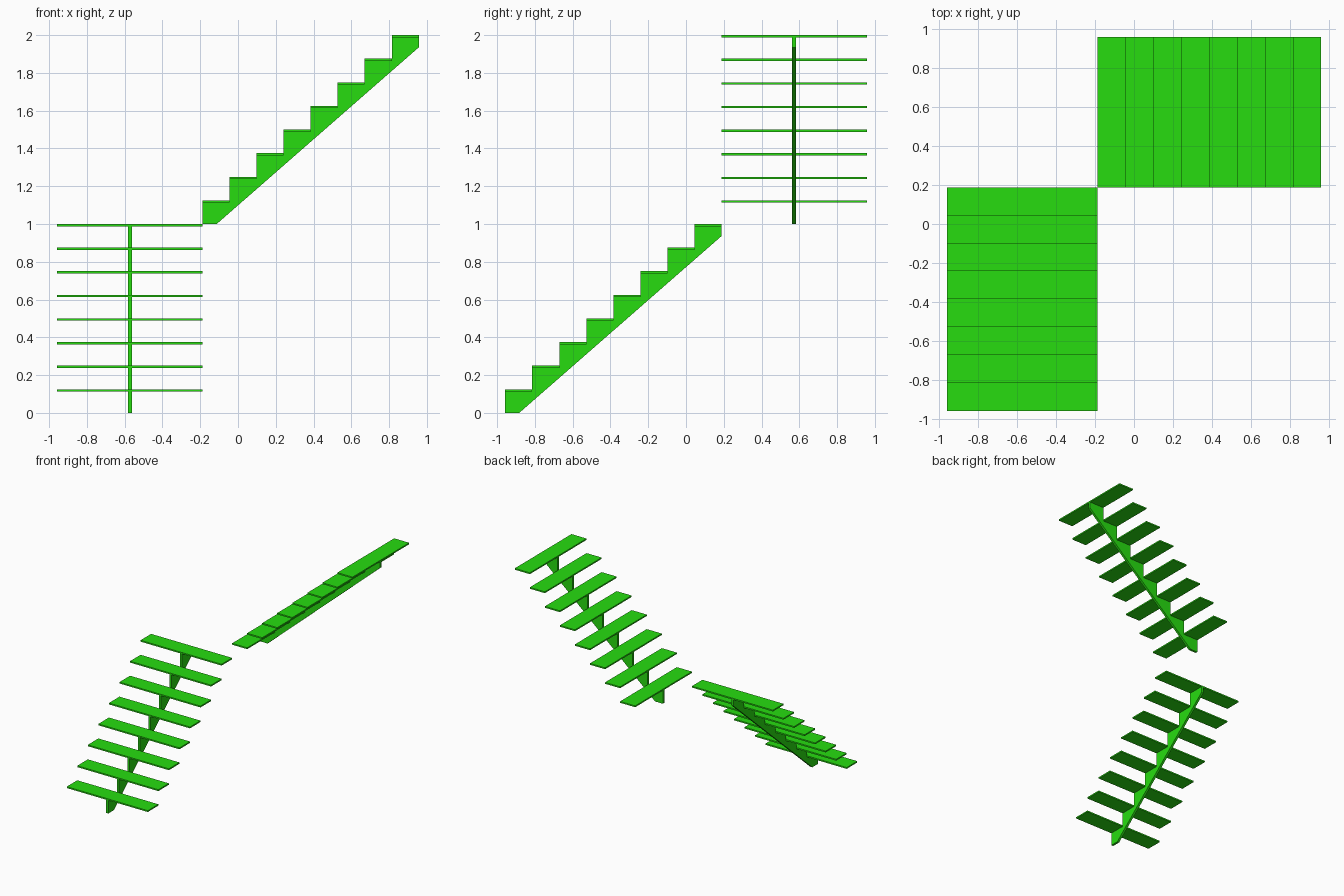
import bpy
import bmesh
from mathutils import Matrix, Vector
from math import radians

if "Cube" in bpy.data.objects:
    bpy.data.objects.remove(bpy.data.objects["Cube"])

STEPS, RISE, GOING = 8, 0.125, 0.143
WIDTH, TREAD_T, STRINGER_T, DROP = 0.77, 0.012, 0.02, 0.065
RUN = STEPS * GOING

green = bpy.data.materials.new("green")
green.diffuse_color = (0.02, 0.72, 0.005, 1)
green.use_nodes = True
green.node_tree.nodes["Principled BSDF"].inputs["Base Color"].default_value = green.diffuse_color


def extrude_profile(name, profile, width, matrix):
    """Side profile in (run, height), extruded symmetrically across the flight."""
    bm = bmesh.new()
    face = bm.faces.new([bm.verts.new((-width / 2, r, h)) for r, h in profile])
    ext = bmesh.ops.extrude_face_region(bm, geom=[face])
    moved = [v for v in ext["geom"] if isinstance(v, bmesh.types.BMVert)]
    bmesh.ops.translate(bm, vec=Vector((width, 0, 0)), verts=moved)
    bmesh.ops.transform(bm, matrix=matrix, verts=bm.verts)
    bmesh.ops.recalc_face_normals(bm, faces=bm.faces)
    mesh = bpy.data.meshes.new(name)
    bm.to_mesh(mesh)
    bm.free()
    mesh.materials.append(green)
    obj = bpy.data.objects.new(name, mesh)
    bpy.context.collection.objects.link(obj)


def flight(name, matrix):
    # Central sawtooth stringer with a sloping underside
    saw = [(0, 0)]
    for i in range(STEPS):
        top = (i + 1) * RISE - TREAD_T
        saw += [(i * GOING, top), ((i + 1) * GOING, top)]
    saw += [(RUN, STEPS * RISE - DROP), (DROP * GOING / RISE, 0)]
    extrude_profile(name + "_stringer", saw, STRINGER_T, matrix)

    # Thin open treads
    for i in range(STEPS):
        a, b, z = i * GOING, (i + 1) * GOING, (i + 1) * RISE
        board = [(a, z - TREAD_T), (b, z - TREAD_T), (b, z), (a, z)]
        extrude_profile(f"{name}_tread_{i + 1}", board, WIDTH, matrix)


# Lower flight climbs towards +y, upper flight turns to climb towards +x
flight("lower_flight", Matrix.Translation((-0.572, -0.957, 0)))
flight("upper_flight", Matrix.Translation((-0.187, 0.572, 1)) @ Matrix.Rotation(radians(-90), 4, 'Z'))
